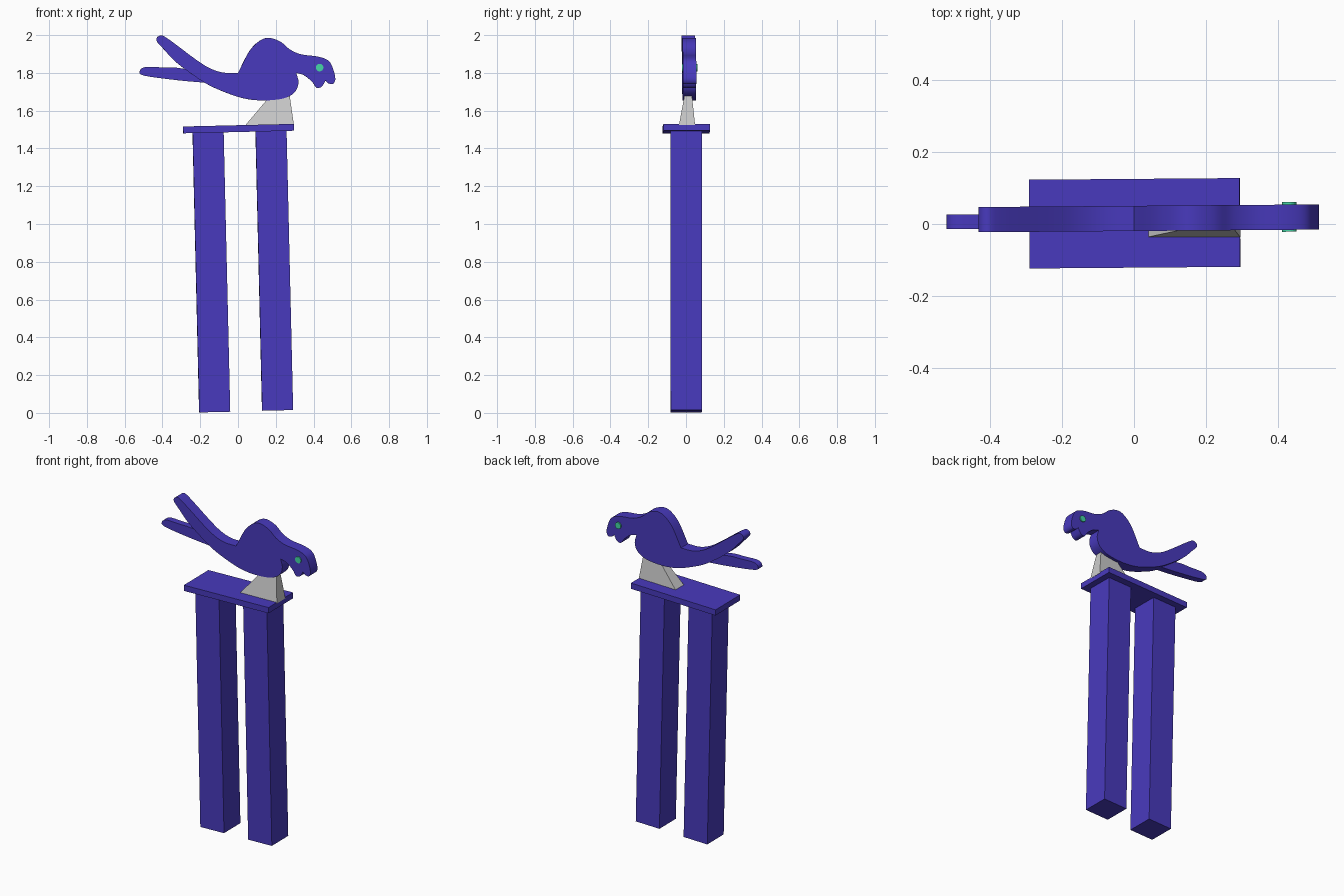
import bpy, bmesh, math
from mathutils import Vector

if "Cube" in bpy.data.objects:
    bpy.data.objects.remove(bpy.data.objects["Cube"])

TILT, YAW = math.radians(-1.35), math.radians(0.45)


def material(name, rgb):
    m = bpy.data.materials.new(name)
    m.diffuse_color = (*rgb, 1)
    m.use_nodes = True
    m.node_tree.nodes["Principled BSDF"].inputs["Base Color"].default_value = m.diffuse_color
    return m


INDIGO = material("indigo", (0.065, 0.042, 0.51))
TEAL = material("teal", (0.06, 0.68, 0.38))


def add_object(name, bm, mat=None):
    bmesh.ops.recalc_face_normals(bm, faces=bm.faces)
    mesh = bpy.data.meshes.new(name)
    bm.to_mesh(mesh)
    bm.free()
    ob = bpy.data.objects.new(name, mesh)
    bpy.context.collection.objects.link(ob)
    if mat:
        mesh.materials.append(mat)
    return ob


def box(name, loc, size, mat):
    bm = bmesh.new()
    bmesh.ops.create_cube(bm, size=1)
    bmesh.ops.scale(bm, vec=size, verts=bm.verts)
    ob = add_object(name, bm, mat)
    ob.location, ob.rotation_euler = loc, (0, TILT, YAW)


def smooth_run(pts, steps=5):
    """Catmull-Rom points through pts, leaving out the last one."""
    p = [Vector(q) for q in pts]
    p = [2 * p[0] - p[1]] + p + [2 * p[-1] - p[-2]]
    out = []
    for a, b, c, d in zip(p, p[1:], p[2:], p[3:]):
        for i in range(steps):
            t = i / steps
            out.append(0.5 * (2 * b + (c - a) * t + (2 * a - 5 * b + 4 * c - d) * t**2
                              + (3 * b - a - 3 * c + d) * t**3))
    return out


def cutout(name, runs, y, thick):
    """Flat board cut along smooth runs that meet at sharp corners."""
    pts = []
    for i, run in enumerate(runs):
        pts += smooth_run(run + [runs[(i + 1) % len(runs)][0]])
    bm = bmesh.new()
    face = bm.faces.new([bm.verts.new((p.x, -thick / 2, p.y)) for p in pts])
    new = bmesh.ops.extrude_face_region(bm, geom=[face])["geom"]
    bmesh.ops.translate(bm, vec=(0, thick, 0),
                        verts=[g for g in new if isinstance(g, bmesh.types.BMVert)])
    ob = add_object(name, bm, INDIGO)
    ob.location.y, ob.rotation_euler.z = y, YAW
    bpy.ops.object.select_all(action='DESELECT')
    ob.select_set(True)
    bpy.context.view_layer.objects.active = ob
    bpy.ops.object.shade_smooth_by_angle(angle=math.radians(30))


# Legs and platform, all leaning slightly
for side, x, z in (("left", -0.141, 0.744), ("right", 0.192, 0.753)):
    box(side + "_leg", (x, 0.001, z), (0.164, 0.165, 1.48), INDIGO)
box("platform", (0.002, 0.002, 1.505), (0.586, 0.247, 0.036), INDIGO)

# Tapered grey support under the bird
bm = bmesh.new()
rings = [[bm.verts.new(v) for v in ((x0, y0, z0), (x1, y0, z1), (x1, y1, z1), (x0, y1, z0))]
         for x0, x1, y0, y1, z0, z1 in ((0.035, 0.296, -0.037, 0.048, 1.518, 1.524),
                                        (0.180, 0.272, -0.006, 0.030, 1.69, 1.692))]
bm.faces.new(rings[0])
bm.faces.new(rings[1])
for i in range(4):
    j = (i + 1) % 4
    bm.faces.new((rings[0][i], rings[0][j], rings[1][j], rings[1][i]))
add_object("support", bm)

# Bird: back and head, beak and throat, chest and belly, raised wing
cutout("bird_body", [
    [(0, 1.80), (0.06, 1.915), (0.115, 1.97), (0.165, 1.985), (0.225, 1.965), (0.275, 1.924),
     (0.335, 1.898), (0.42, 1.887), (0.475, 1.867), (0.5, 1.83), (0.515, 1.77),
     (0.503, 1.742), (0.478, 1.745)],
    [(0.463, 1.76), (0.443, 1.727), (0.415, 1.722), (0.392, 1.753), (0.35, 1.787)],
    [(0.308, 1.80), (0.32, 1.75), (0.302, 1.70), (0.245, 1.666), (0.14, 1.654), (0.035, 1.664),
     (-0.07, 1.698), (-0.18, 1.75), (-0.32, 1.85), (-0.39, 1.922), (-0.432, 1.972),
     (-0.412, 1.998), (-0.37, 1.98), (-0.225, 1.872), (-0.15, 1.825), (-0.08, 1.802)],
], 0.0155, 0.07)

# Lower tail feather, thinner than the body
cutout("lower_tail", [
    [(-0.10, 1.78), (-0.30, 1.824), (-0.40, 1.829), (-0.49, 1.831), (-0.52, 1.81),
     (-0.495, 1.785), (-0.31, 1.76), (-0.18, 1.748)],
    [(-0.10, 1.735)],
], 0.010, 0.041)

# Eye pin running through the head
bm = bmesh.new()
bmesh.ops.create_cone(bm, cap_ends=True, segments=24, radius1=0.02, radius2=0.02, depth=0.083)
eye = add_object("eyes", bm, TEAL)
eye.location = (0.432, 0.02, 1.828)
eye.rotation_euler = (math.pi / 2, 0, YAW)
